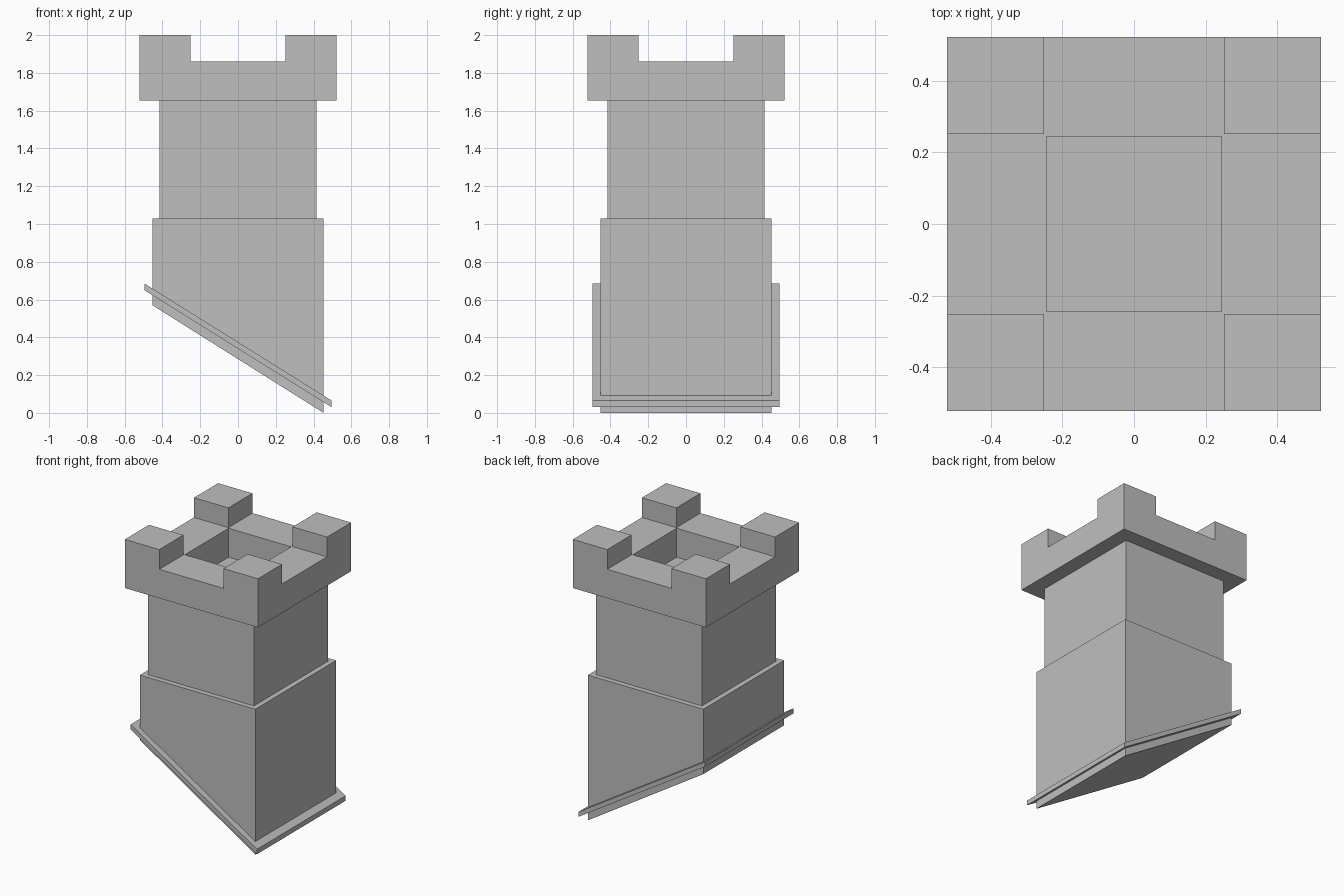
import bpy

if "Cube" in bpy.data.objects:
    bpy.data.objects.remove(bpy.data.objects["Cube"])

stone = bpy.data.materials.new("grey_stone")
stone.diffuse_color = (0.52, 0.52, 0.52, 1)
stone.use_nodes = True
stone.node_tree.nodes["Principled BSDF"].inputs["Base Color"].default_value = stone.diffuse_color


def prism(name, half, bottom, top):
    """Box with half sizes (x, y); bottom and top are (left z, right z) for sloped ends."""
    hx, hy = half
    outline = [(-hx, bottom[0]), (hx, bottom[1]), (hx, top[1]), (-hx, top[0])]
    verts = [(x, y, z) for y in (-hy, hy) for x, z in outline]
    faces = [(0, 1, 2, 3), (7, 6, 5, 4)]
    faces += [(i, i + 4, (i + 1) % 4 + 4, (i + 1) % 4) for i in range(4)]
    mesh = bpy.data.meshes.new(name)
    mesh.from_pydata(verts, [], faces)
    mesh.materials.append(stone)
    obj = bpy.data.objects.new(name, mesh)
    bpy.context.collection.objects.link(obj)
    return obj


def cut(target, cutter):
    """Subtract the cutter from the target and discard it."""
    mod = target.modifiers.new("cut", 'BOOLEAN')
    mod.operation = 'DIFFERENCE'
    mod.solver = 'EXACT'
    mod.object = cutter
    cutter.hide_render = True
    bpy.context.view_layer.objects.active = target
    bpy.ops.object.modifier_apply(modifier=mod.name)
    bpy.data.objects.remove(cutter)


# Lower stack, its foot following the roof slope
prism("lower_stack", (0.453, 0.453), (0.57, 0.0), (1.03, 1.03))

# Thin sloping collar around the foot
prism("roof_flashing", (0.496, 0.496), (0.65, 0.03), (0.685, 0.065))

# Narrower upper stack
prism("upper_stack", (0.416, 0.416), (1.03, 1.03), (1.655, 1.655))

# Crown: block with two crossing notches and an open well
crown = prism("crown", (0.522, 0.522), (1.655, 1.655), (2.0, 2.0))
cut(crown, prism("notch_x", (0.8, 0.252), (1.86, 1.86), (2.2, 2.2)))
cut(crown, prism("notch_y", (0.252, 0.8), (1.86, 1.86), (2.2, 2.2)))
cut(crown, prism("well", (0.245, 0.245), (1.5, 1.5), (2.2, 2.2)))
